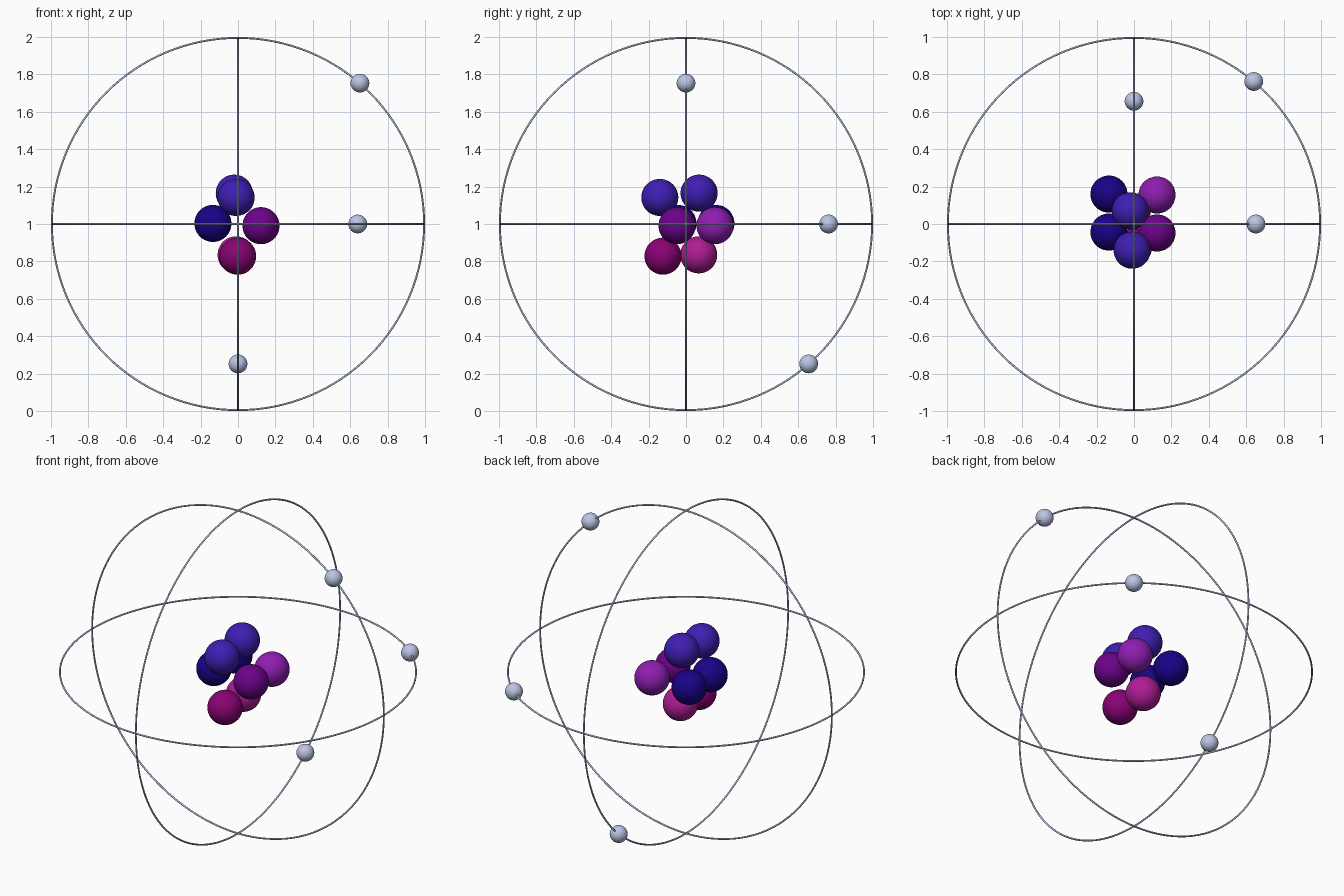
import bpy
import math

cube = bpy.data.objects.get("Cube")
if cube:
    bpy.data.objects.remove(cube, do_unlink=True)


def material(name, rgb):
    """Flat material from 0-255 sRGB values."""
    linear = [((c / 255 + 0.055) / 1.055) ** 2.4 if c > 10 else c / 255 / 12.92 for c in rgb]
    mat = bpy.data.materials.new(name)
    mat.use_nodes = True
    mat.diffuse_color = (*linear, 1)
    mat.node_tree.nodes["Principled BSDF"].inputs["Base Color"].default_value = (*linear, 1)
    return mat


blue = material("blue violet", (63, 30, 178))
indigo = material("deep indigo", (26, 2, 136))
purple = material("dark purple", (106, 3, 138))
orchid = material("light purple", (142, 30, 176))
plum = material("dark magenta", (136, 3, 116))
pink = material("bright magenta", (174, 28, 148))
silver = material("pale silver blue", (188, 197, 228))


def finish(name, mat):
    obj = bpy.context.object
    obj.name = name
    obj.data.materials.append(mat)
    bpy.ops.object.shade_smooth()


def ball(name, location, radius, mat):
    bpy.ops.mesh.primitive_uv_sphere_add(segments=48, ring_count=24, radius=radius, location=location)
    finish(name, mat)


def orbit(name, rotation):
    bpy.ops.mesh.primitive_torus_add(major_radius=0.995, minor_radius=0.005, major_segments=128,
                                     minor_segments=10, location=(0, 0, 1), rotation=rotation)
    finish(name, silver)


# Nucleus: a loose cluster of eight balls
nucleus = [
    ("upper_front", (-0.01, -0.14, 1.142), blue),
    ("upper_back", (-0.02, 0.07, 1.165), blue),
    ("right_front", (-0.134, -0.043, 1.003), indigo),
    ("right_back", (-0.134, 0.16, 1.003), indigo),
    ("left_front", (0.123, -0.048, 0.991), purple),
    ("left_back", (0.123, 0.155, 0.991), orchid),
    ("lower_front", (-0.002, -0.123, 0.828), plum),
    ("lower_back", (-0.01, 0.068, 0.835), pink),
]
for name, location, mat in nucleus:
    ball("nucleus_" + name, location, 0.099, mat)

# Three orbits at right angles, one per axis plane
quarter = math.pi / 2
orbit("level_orbit", (0, 0, 0))
orbit("front_orbit", (quarter, 0, 0))
orbit("side_orbit", (0, quarter, 0))

# One electron riding on each orbit
ball("level_electron", (0.64, 0.762, 1.0), 0.05, silver)
ball("front_electron", (0.652, 0, 1.753), 0.05, silver)
ball("side_electron", (0, 0.656, 0.252), 0.05, silver)
